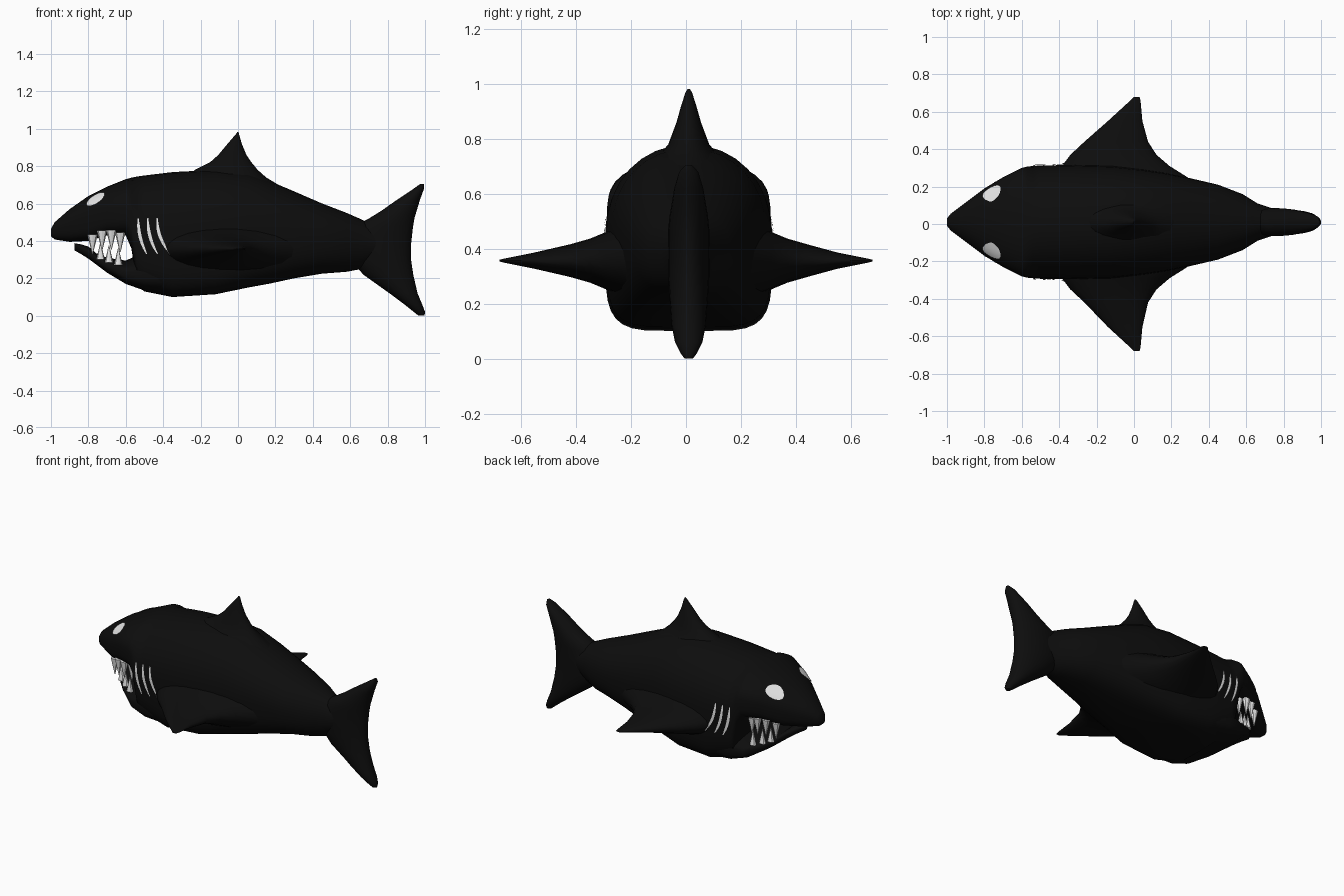
import bpy, bmesh, math
from mathutils import Vector, Matrix
from mathutils.bvhtree import BVHTree

if "Cube" in bpy.data.objects:
    bpy.data.objects.remove(bpy.data.objects["Cube"])

MID = 0.01  # y of the symmetry plane


def material(name, v):
    m = bpy.data.materials.new(name)
    m.diffuse_color = (v, v, v, 1)
    m.use_nodes = True
    m.node_tree.nodes["Principled BSDF"].inputs["Base Color"].default_value = m.diffuse_color
    return m


BLACK = material("black skin", 0.004)
WHITE = material("white", 0.8)


def finish(bm, name, mat, angle=50):
    me = bpy.data.meshes.new(name)
    bm.to_mesh(me)
    bm.free()
    ob = bpy.data.objects.new(name, me)
    bpy.context.collection.objects.link(ob)
    me.materials.append(mat)
    bpy.ops.object.select_all(action='DESELECT')
    ob.select_set(True)
    bpy.context.view_layer.objects.active = ob
    bpy.ops.object.shade_smooth_by_angle(angle=math.radians(angle))
    return ob


def loft(name, rings):
    """Skin a list of closed rings and cap both ends."""
    bm = bmesh.new()
    rows = [[bm.verts.new(p) for p in r] for r in rings]
    n = len(rows[0])
    for a, b in zip(rows, rows[1:]):
        for i in range(n):
            bm.faces.new((a[i], a[(i + 1) % n], b[(i + 1) % n], b[i]))
    bm.faces.new(rows[0])
    bm.faces.new(rows[-1])
    bmesh.ops.recalc_face_normals(bm, faces=bm.faces)
    return finish(bm, name, BLACK)


def spow(v, n):
    return math.copysign(abs(v) ** (2 / n), v)


def hull_ring(x, top, bot, half, n_bot, n=32):
    """Upright section: round above, boxier below."""
    zc = bot + (top - bot) * 0.52
    pts = []
    for i in range(n):
        a = math.tau * i / n
        s, c = math.sin(a), math.cos(a)
        e = 2.1 if s > 0 else n_bot
        pts.append((x, MID + half * spow(c, e),
                    zc + (top - zc if s > 0 else zc - bot) * spow(s, e)))
    return pts


def fin_ring(x0, x1, half, place, n=20):
    """Lens section from x0 to x1; place(x, t) gives the point."""
    xc, r = (x0 + x1) / 2, (x1 - x0) / 2
    return [place(xc + r * math.cos(math.tau * i / n),
                  half * math.sin(math.tau * i / n)) for i in range(n)]


# body: x, top, bottom, half width, squareness of the belly
body = loft("body", [hull_ring(*s) for s in (
    (-1.0, .465, .425, .02, 2), (-.98, .50, .408, .045, 2.5), (-.9, .57, .395, .105, 3),
    (-.8, .64, .40, .18, 4), (-.7, .69, .43, .24, 4), (-.6, .73, .43, .29, 4),
    (-.57, .738, .36, .297, 4), (-.54, .744, .16, .30, 4), (-.5, .75, .13, .303, 4),
    (-.35, .768, .10, .305, 5), (-.12, .78, .115, .30, 5), (.05, .765, .15, .28, 4),
    (.17, .72, .172, .262, 3.5), (.3, .665, .20, .235, 3), (.45, .60, .225, .20, 2.5),
    (.58, .55, .235, .15, 2.2), (.66, .515, .25, .10, 2), (.75, .47, .30, .07, 2))])

# lower jaw
jaw = loft("lower_jaw", [hull_ring(*s) for s in (
    (-.875, .388, .35, .015, 2), (-.84, .382, .33, .06, 2.5), (-.8, .37, .305, .11, 3),
    (-.76, .335, .275, .15, 3), (-.7, .31, .23, .20, 3.5), (-.6, .295, .17, .262, 4),
    (-.5, .34, .135, .285, 4), (-.4, .40, .12, .285, 4))])

# tail fin: z, front x, back x, half thickness
loft("tail_fin", [fin_ring(x0, x1, h, lambda x, t: (x, MID + t, z)) for z, x0, x1, h in (
    (.0, .965, .997, .015), (.02, .94, 1.0, .03), (.06, .89, .985, .05), (.12, .81, .96, .062),
    (.22, .67, .937, .07), (.30, .60, .925, .075), (.38, .57, .925, .075), (.47, .60, .935, .075),
    (.52, .70, .943, .07), (.56, .765, .955, .063), (.62, .85, .973, .053),
    (.68, .94, .995, .035), (.705, .975, .995, .012))])

# dorsal fin: z, front x, back x, half thickness
loft("dorsal_fin", [fin_ring(x0, x1, h, lambda x, t: (x, MID + t, z)) for z, x0, x1, h in (
    (.68, -.32, .25, .16), (.74, -.28, .15, .11), (.78, -.23, .105, .075), (.82, -.15, .072, .06),
    (.86, -.105, .045, .045), (.92, -.055, .02, .028), (.97, -.012, .006, .012),
    (.982, -.004, .002, .004))])

# pectoral fins: distance from the middle, front x, back x, half thickness
fins = []
for side, label in ((-1, "right"), (1, "left")):
    fins.append(loft("pectoral_fin_" + label, [
        fin_ring(x0, x1, h, lambda x, t: (x, MID * (d < .5) + side * d, .357 + t))
        for d, x0, x1, h in (
            (.19, -.46, .36, .14), (.25, -.42, .27, .125), (.30, -.385, .19, .105),
            (.36, -.34, .12, .08), (.43, -.265, .075, .06), (.55, -.14, .045, .03),
            (.66, -.02, .035, .008), (.68, .0, .03, .003))]))


def tree(ob):
    return BVHTree.FromPolygons([v.co for v in ob.data.vertices],
                                [p.vertices[:] for p in ob.data.polygons])


SKIN = [tree(o) for o in [body, jaw] + fins]


def on_skin(x, z, side, trees):
    """Outermost skin point seen from one side."""
    hits = [t.ray_cast(Vector((x, side * 2, z)), Vector((0, -side, 0))) for t in trees]
    hits = [h for h in hits if h[0]]
    if not hits:
        return Vector((x, side * .2, z))
    h = max(hits, key=lambda q: q[0].y * side)
    nrm = h[1] if h[1].y * side > 0 else -h[1]
    return h[0] + nrm * .006


def plate(name, grid, side, trees):
    """Thin marking laid on the skin, from rows of (x, z)."""
    bm = bmesh.new()
    rows = [[bm.verts.new(on_skin(x, z, side, trees)) for x, z in r] for r in grid]
    for a, b in zip(rows, rows[1:]):
        for i in range(len(a) - 1):
            f = bm.faces.new((a[i], a[i + 1], b[i + 1], b[i]))
            f.normal_update()
            if f.normal.y * side < 0:
                f.normal_flip()
    bmesh.ops.remove_doubles(bm, verts=bm.verts, dist=1e-5)
    finish(bm, name, WHITE)


def tooth(bm, x, z, side, trees, length, r):
    """Flattened cone; negative length hangs down."""
    y = on_skin(x, z, side, trees).y - side * .006
    rot = Matrix.Rotation(0 if length > 0 else math.pi, 4, 'X')
    m = Matrix.Translation((x, y, z + length / 2)) @ rot @ Matrix.Diagonal((1, .7, 1, 1))
    bmesh.ops.create_cone(bm, cap_ends=True, segments=8, radius1=r, radius2=.002,
                          depth=abs(length), matrix=m)


for side, label in ((-1, "right"), (1, "left")):
    # eye: slanted oval
    ca, sa = math.cos(.57), math.sin(.57)
    eye = []
    for i in range(13):
        u = -math.cos(math.pi * i / 12)
        w = .021 * math.sqrt(max(0, 1 - u * u))
        eye.append([(-.758 + .056 * u * ca - w * k * sa, .62 + .056 * u * sa + w * k * ca)
                    for k in (-1, -.5, 0, .5, 1)])
    plate("eye_" + label, eye, side, SKIN[:1])

    # gill slits: three bowed stripes
    for g, (x0, drift) in enumerate(((-.533, .045), (-.482, .052), (-.432, .07))):
        rows = []
        for i in range(13):
            t = i / 12
            w = .009 * math.sqrt(max(.1, math.sin(math.pi * t)))
            x = x0 + drift * t ** 2.2
            rows.append([(x - w, .52 - .19 * t), (x + w, .52 - .19 * t)])
        plate(f"gill_{label}_{g + 1}", rows, side, SKIN)

    # teeth
    bm = bmesh.new()
    for x, z in ((-.778, .435), (-.727, .455), (-.677, .458), (-.63, .445)):
        tooth(bm, x, z, side, SKIN[:1], -.105, .028)
    finish(bm, "upper_teeth_" + label, WHITE, 30)
    bm = bmesh.new()
    for x, z in ((-.735, .30), (-.69, .285), (-.64, .272)):
        tooth(bm, x, z, side, SKIN[1:2], .09, .023)
    finish(bm, "lower_teeth_" + label, WHITE, 30)
